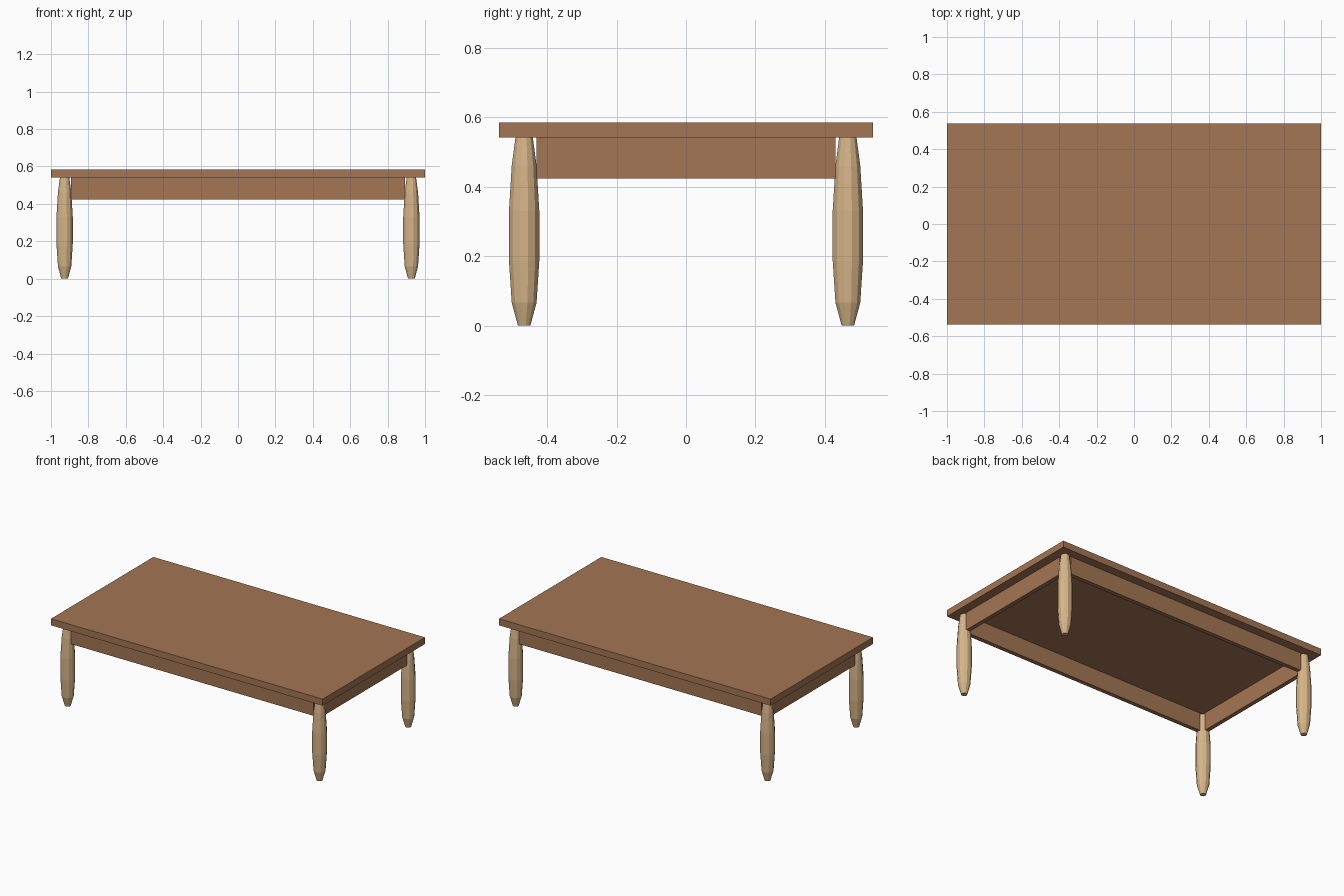
import bpy, bmesh, math

if "Cube" in bpy.data.objects:
    bpy.data.objects.remove(bpy.data.objects["Cube"])


def material(name, rgb):
    m = bpy.data.materials.new(name)
    m.diffuse_color = (*rgb, 1)
    m.use_nodes = True
    m.node_tree.nodes["Principled BSDF"].inputs["Base Color"].default_value = m.diffuse_color
    return m


brown = material("brown_wood", (0.37, 0.18, 0.088))
tan = material("pale_wood", (0.68, 0.46, 0.25))


def finish(name, bm, mat):
    bmesh.ops.recalc_face_normals(bm, faces=bm.faces)
    mesh = bpy.data.meshes.new(name)
    bm.to_mesh(mesh)
    bm.free()
    mesh.materials.append(mat)
    obj = bpy.data.objects.new(name, mesh)
    bpy.context.collection.objects.link(obj)
    return obj


def box(name, lo, hi, mat):
    bm = bmesh.new()
    bmesh.ops.create_cube(bm, size=1)
    for v in bm.verts:
        v.co = [(a + b) / 2 + c * (b - a) for a, b, c in zip(lo, hi, v.co)]
    return finish(name, bm, mat)


def turned_leg(name, x, y, profile, sides, mat):
    bm = bmesh.new()
    rings = []
    for z, r in profile:
        angles = [(i + 0.5) * math.tau / sides for i in range(sides)]
        rings.append([bm.verts.new((x + r * math.cos(a), y + r * math.sin(a), z))
                      for a in angles])
    for low, high in zip(rings, rings[1:]):
        for i in range(sides):
            j = (i + 1) % sides
            bm.faces.new((low[i], low[j], high[j], high[i]))
    bm.faces.new(rings[0])
    bm.faces.new(rings[-1])
    return finish(name, bm, mat)


# Table top
Z_TOP, Z_UNDER, Z_APRON = 0.585, 0.541, 0.423
box("table_top", (-1, -0.538, Z_UNDER), (1, 0.538, Z_TOP), brown)

# Aprons running from leg to leg, in line with the leg centres
LX, LY = 0.927, 0.466
AX, AY, H = 0.893, 0.431, 0.014
for s, label in ((-1, "front"), (1, "back")):
    box(label + "_apron", (-AX, s * LY - H, Z_APRON), (AX, s * LY + H, Z_UNDER), brown)
for s, label in ((-1, "left"), (1, "right")):
    box(label + "_apron", (s * LX - H, -AY, Z_APRON), (s * LX + H, AY, Z_UNDER), brown)

# Twelve-sided turned legs
PROFILE = [(0, 0.0185), (0.066, 0.037), (0.187, 0.0452), (0.33, 0.0452),
           (0.46, 0.037), (Z_UNDER, 0.026)]
for sx, lx in ((-1, "left"), (1, "right")):
    for sy, ly in ((-1, "front"), (1, "back")):
        turned_leg(f"{ly}_{lx}_leg", sx * LX, sy * LY, PROFILE, 12, tan)
